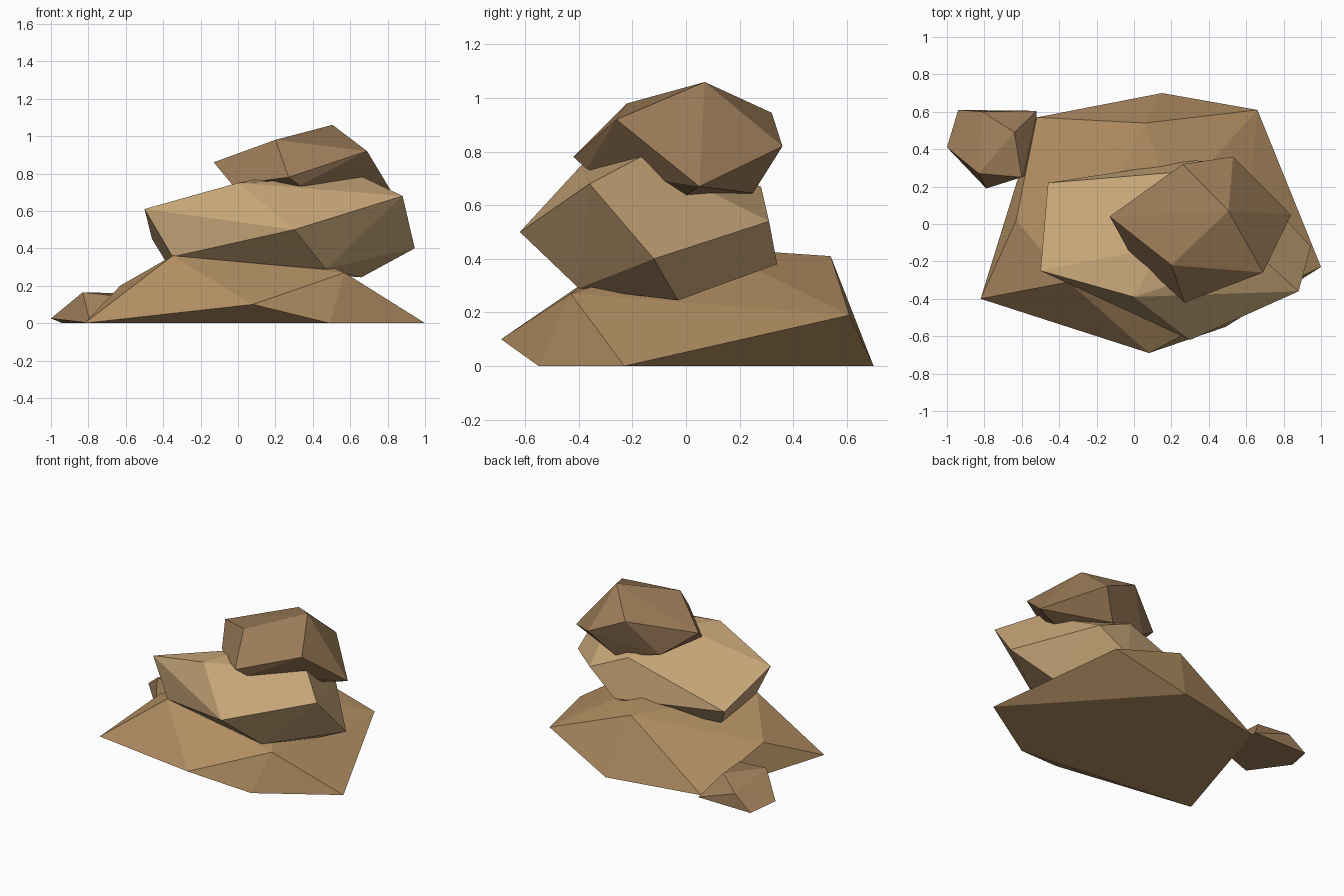
import bpy, bmesh


def rock(name, color, corners):
    """Faceted boulder: convex hull around a few corner points."""
    bm = bmesh.new()
    for c in corners:
        bm.verts.new(c)
    res = bmesh.ops.convex_hull(bm, input=bm.verts)
    loose = [v for v in bm.verts if not v.link_faces]
    bmesh.ops.delete(bm, geom=loose, context='VERTS')
    bmesh.ops.recalc_face_normals(bm, faces=bm.faces)
    mesh = bpy.data.meshes.new(name)
    bm.to_mesh(mesh)
    bm.free()
    mat = bpy.data.materials.new(name + "_stone")
    mat.diffuse_color = (*color, 1)
    mesh.materials.append(mat)
    obj = bpy.data.objects.new(name, mesh)
    bpy.context.collection.objects.link(obj)
    return obj


# wide base boulder, flat underneath
rock("base_rock", (.45, .275, .125), [
    (-.82, -.40, 0), (.08, -.69, .10), (.49, -.55, 0), (1, -.23, 0),
    (.66, .61, .19), (.15, .70, 0), (-.52, .57, 0), (-.63, .02, .20),
    (-.35, -.31, .36), (.57, -.43, .27), (.06, .54, .41), (.2, .1, .44)])

# pale slab in the middle
rock("middle_rock", (.58, .385, .19), [
    (-.50, -.25, .61), (-.46, .22, .45), (-.38, .14, .32), (-.35, -.30, .355),
    (0, -.39, .75), (.15, -.12, .78), (.67, -.17, .78), (.88, -.36, .68),
    (.30, -.62, .50), (.47, -.40, .29), (.945, -.12, .40), (.66, -.03, .245),
    (.265, .28, .67), (.55, .31, .54), (.33, .34, .38)])

# darker boulder on top
rock("top_rock", (.34, .205, .10), [
    (.505, .07, 1.06), (.20, -.22, .98), (.69, -.26, .92), (.27, -.42, .78),
    (-.13, .04, .86), (.26, .32, .945), (.53, .36, .82), (.84, .05, .67),
    (.33, -.37, .735), (.60, -.02, .625), (.39, .25, .645), (-.03, -.14, .74),
    (.08, .18, .70)])

# small stone at the back left
rock("small_rock", (.34, .205, .10), [
    (-1, .41, .025), (-.94, .61, 0), (-.52, .605, 0), (-.83, .27, .165),
    (-.64, .49, .16), (-.60, .25, .14), (-.79, .19, 0), (-.54, .28, 0),
    (-.81, .60, .10)])
